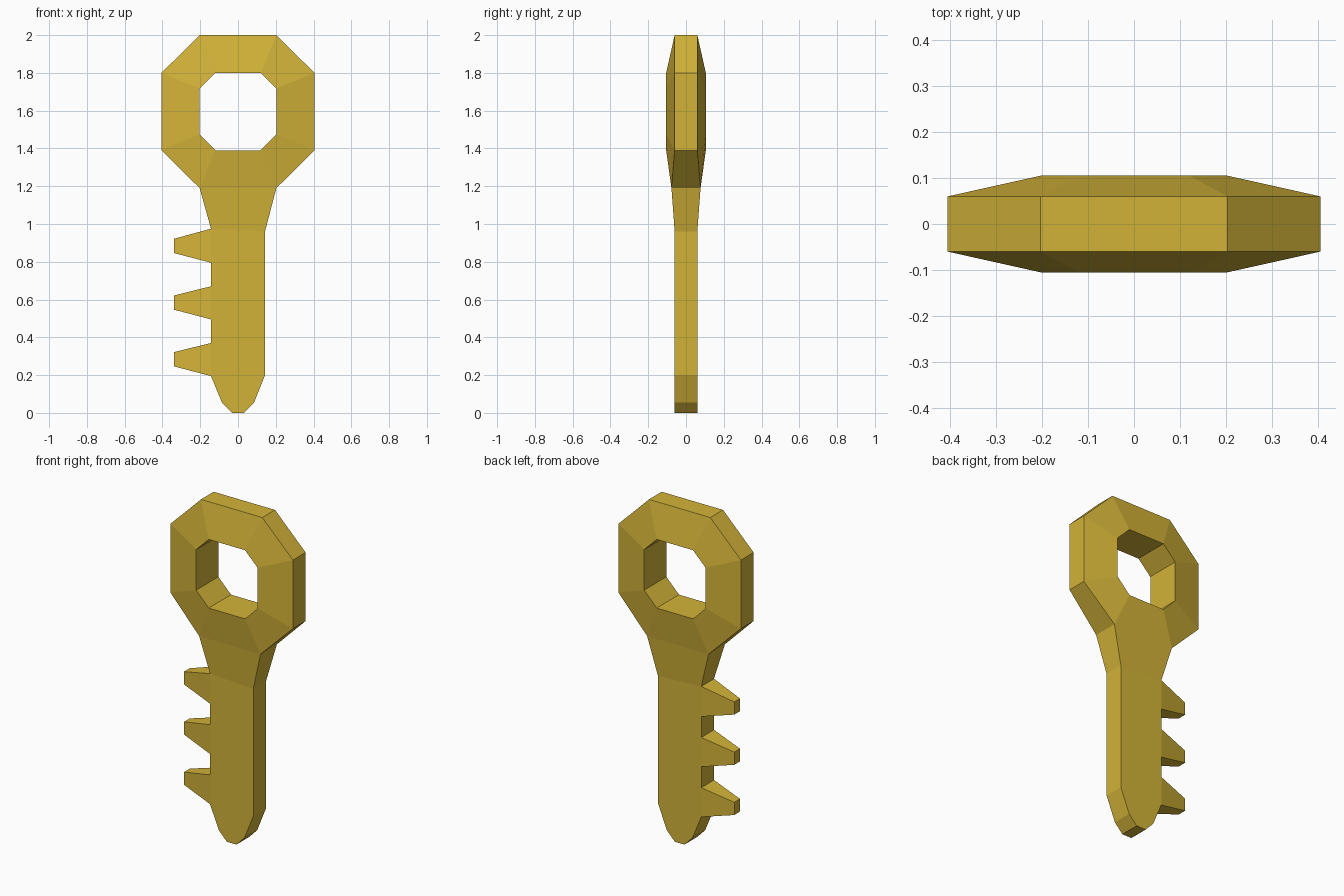
import bpy, bmesh

if "Cube" in bpy.data.objects:
    bpy.data.objects.remove(bpy.data.objects["Cube"])

bm = bmesh.new()
points = {}


def vert(x, z, h):
    """Shared front vertex at half thickness h."""
    key = (round(x, 3), round(z, 3))
    if key not in points:
        points[key] = bm.verts.new((x, -h, z))
    return points[key]


def panel(profile):
    return bm.faces.new([vert(*p) for p in profile])


def both_sides(half):
    """Mirror a right-hand profile in x to close the loop."""
    return half + [(-x, z, h) for x, z, h in reversed(half)]


# Bow: octagonal ring, thick at the hole and thin at the rim
rim = both_sides([(0.203, 2.0, 0.06), (0.405, 1.8, 0.06),
                  (0.405, 1.39, 0.06), (0.203, 1.19, 0.077)])
hole = both_sides([(0.12, 1.8, 0.105), (0.203, 1.717, 0.105),
                   (0.203, 1.475, 0.105), (0.12, 1.39, 0.105)])
for i in range(8):
    j = (i + 1) % 8
    panel([rim[i], rim[j], hole[j], hole[i]])

# Neck: tapers from the bow to the shaft
T = 0.06
shoulder_r, shoulder_l = (0.143, 0.96, T), (-0.143, 0.975, T)
panel([rim[3], shoulder_r, shoulder_l, rim[4]])

# Shaft with rounded tip; the left edge carries the tooth roots
tooth_bottoms = [0.195, 0.495, 0.795]
roots = [(-0.143, z + d, T) for z in tooth_bottoms for d in (0, 0.175)]
roots[-1] = shoulder_l
panel([shoulder_r, (0.143, 0.2, T), (0.085, 0.055, T), (0.032, 0.0, T),
       (-0.032, 0.0, T), (-0.085, 0.055, T)] + roots)

# Teeth: tapered in height and thickness
for k, z in enumerate(tooth_bottoms):
    low, high = roots[2 * k:2 * k + 2]
    panel([low, (-0.338, z + 0.051, 0.027), (-0.338, z + 0.127, 0.027), high])

# Mirror the front to the back and wall in every open edge
open_edges = [e for e in bm.edges if e.is_boundary]
front_faces = bm.faces[:]
back = {v: bm.verts.new((v.co.x, -v.co.y, v.co.z)) for v in bm.verts[:]}
for f in front_faces:
    bm.faces.new([back[v] for v in reversed(f.verts)])
for e in open_edges:
    a, b = e.verts
    bm.faces.new([a, b, back[b], back[a]])
bmesh.ops.recalc_face_normals(bm, faces=bm.faces[:])

mesh = bpy.data.meshes.new("key")
bm.to_mesh(mesh)
bm.free()
key = bpy.data.objects.new("key", mesh)
bpy.context.collection.objects.link(key)

gold = bpy.data.materials.new("gold")
gold.diffuse_color = (0.65, 0.45, 0.04, 1)
gold.use_nodes = True
gold.node_tree.nodes["Principled BSDF"].inputs["Base Color"].default_value = gold.diffuse_color
mesh.materials.append(gold)
